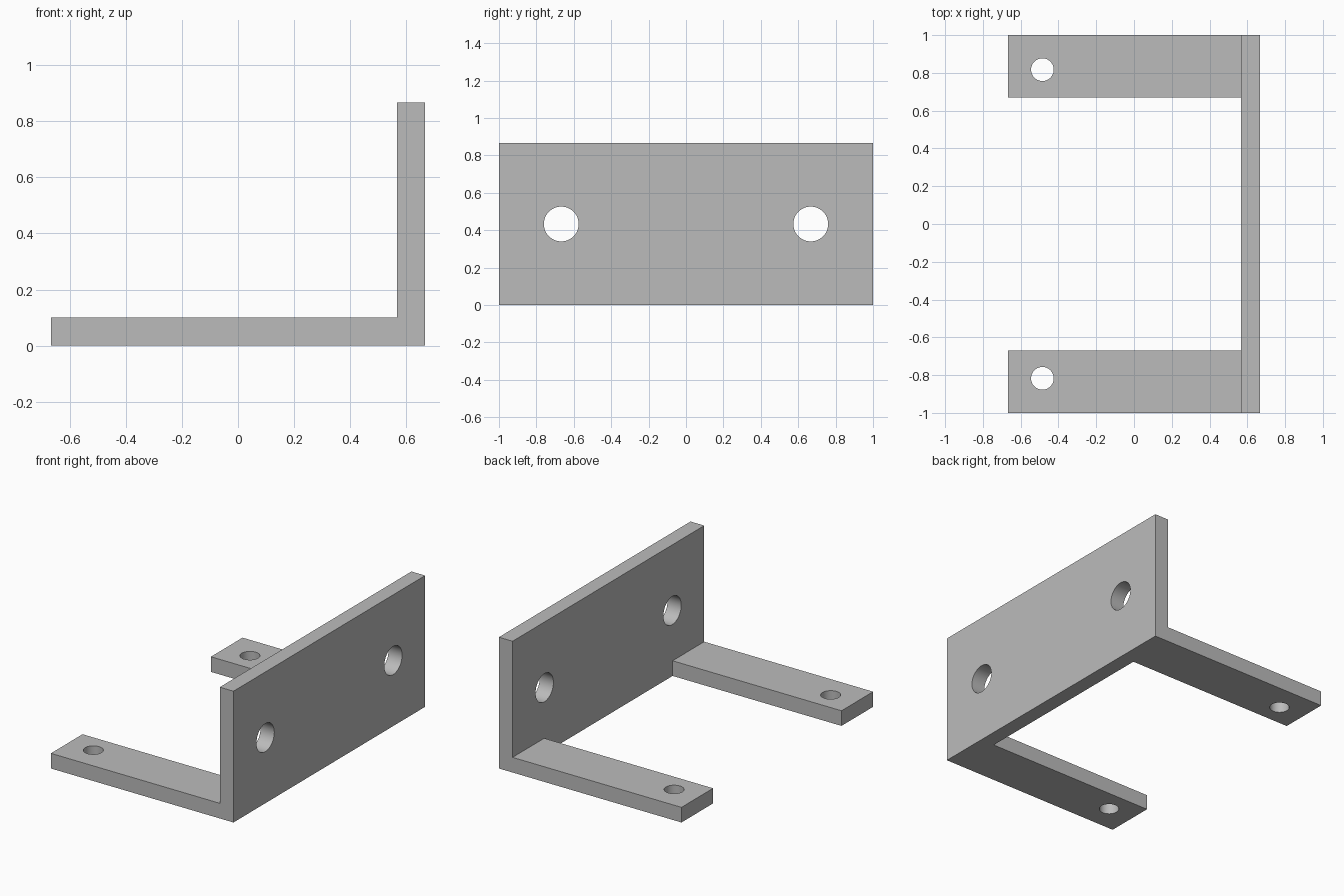
import bpy
import bmesh
from math import pi, radians

if "Cube" in bpy.data.objects:
    bpy.data.objects.remove(bpy.data.objects["Cube"])

HALF_X, HALF_Y, HEIGHT = 0.667, 1.0, 0.867
THICK = 0.1
ARM_INNER_Y = 0.67
PLATE_INNER_X = HALF_X - THICK

# Single grey metal
metal = bpy.data.materials.new("grey metal")
metal.use_nodes = True
grey = (0.5, 0.5, 0.5, 1)
metal.diffuse_color = grey
metal.node_tree.nodes["Principled BSDF"].inputs["Base Color"].default_value = grey

# L-shaped profile extruded along the full width
profile = [(-HALF_X, 0), (HALF_X, 0), (HALF_X, HEIGHT),
           (PLATE_INNER_X, HEIGHT), (PLATE_INNER_X, THICK), (-HALF_X, THICK)]
bm = bmesh.new()
face = bm.faces.new([bm.verts.new((x, -HALF_Y, z)) for x, z in profile])
extruded = bmesh.ops.extrude_face_region(bm, geom=[face])["geom"]
bmesh.ops.translate(bm, vec=(0, 2 * HALF_Y, 0),
                    verts=[v for v in extruded if isinstance(v, bmesh.types.BMVert)])
bmesh.ops.recalc_face_normals(bm, faces=bm.faces)
mesh = bpy.data.meshes.new("bracket")
bm.to_mesh(mesh)
bm.free()
mesh.materials.append(metal)
bracket = bpy.data.objects.new("bracket", mesh)
bpy.context.collection.objects.link(bracket)


def cut(name):
    """Subtract the active primitive from the bracket."""
    cutter = bpy.context.object
    cutter.name = name
    cutter.hide_render = True
    cutter.data.materials.append(metal)
    mod = bracket.modifiers.new(name, 'BOOLEAN')
    mod.operation = 'DIFFERENCE'
    mod.solver = 'EXACT'
    mod.object = cutter
    return cutter


# Open gap between the two arms
cutters = []
bpy.ops.mesh.primitive_cube_add(size=1, location=(PLATE_INNER_X - 1, 0, 0))
bpy.context.object.scale = (2, 2 * ARM_INNER_Y, 1)
cutters.append(cut("arm_gap_cutter"))

# Mounting holes through the arms and the upright plate
for side, y in (("left", 1), ("right", -1)):
    bpy.ops.mesh.primitive_cylinder_add(vertices=64, radius=0.06, depth=0.5,
                                        location=(-0.485, y * 0.817, 0))
    cutters.append(cut(side + "_arm_hole_cutter"))
    bpy.ops.mesh.primitive_cylinder_add(vertices=64, radius=0.093, depth=0.5,
                                        location=(HALF_X, y * 0.667, HEIGHT / 2),
                                        rotation=(0, pi / 2, 0))
    cutters.append(cut(side + "_plate_hole_cutter"))

# Apply the cuts, drop the helpers, smooth only the hole walls
bpy.ops.object.select_all(action='DESELECT')
bpy.context.view_layer.objects.active = bracket
bracket.select_set(True)
for mod in list(bracket.modifiers):
    bpy.ops.object.modifier_apply(modifier=mod.name)
for cutter in cutters:
    bpy.data.objects.remove(cutter)
bpy.ops.object.shade_smooth_by_angle(angle=radians(30))
